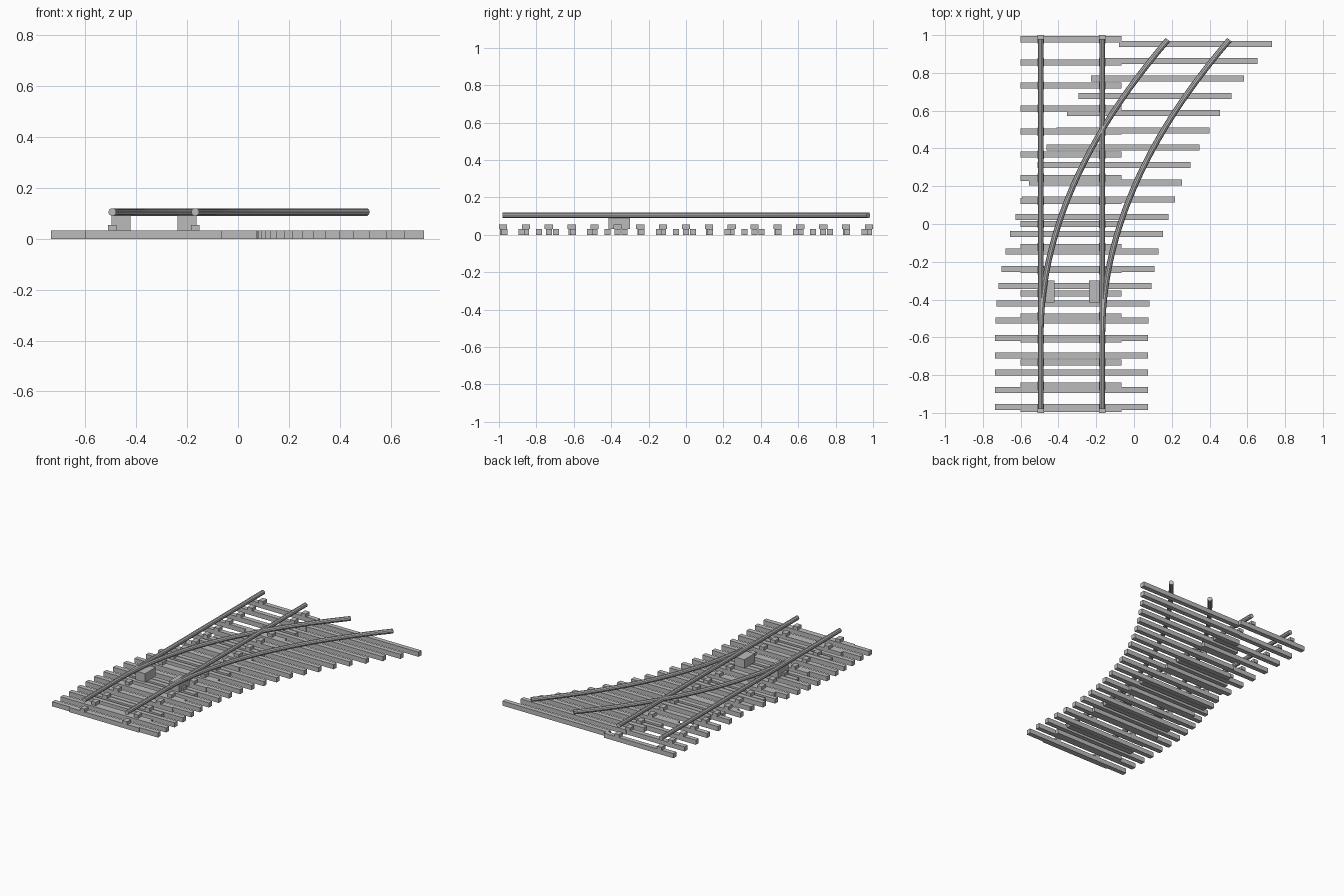
import bpy

if "Cube" in bpy.data.objects:
    bpy.data.objects.remove(bpy.data.objects["Cube"])

grey = bpy.data.materials.new("track_grey")
grey.diffuse_color = (0.5, 0.5, 0.5, 1)
grey.use_nodes = True
grey.node_tree.nodes["Principled BSDF"].inputs["Base Color"].default_value = grey.diffuse_color

RAIL_X = (-0.494, -0.168)
RAIL_END = 0.98


def shift(y):
    """Sideways offset of the diverging track at y."""
    return 0.276 * max(0.0, y + 0.587) ** 2


def box(name, x0, x1, y0, y1, z0, z1):
    bpy.ops.mesh.primitive_cube_add(
        size=1, location=((x0 + x1) / 2, (y0 + y1) / 2, (z0 + z1) / 2))
    ob = bpy.context.object
    ob.name = name
    ob.scale = (x1 - x0, y1 - y0, z1 - z0)
    ob.data.materials.append(grey)


def rail(name, points):
    """Round rail swept along a path."""
    cu = bpy.data.curves.new(name, 'CURVE')
    cu.dimensions = '3D'
    cu.bevel_depth = 0.0155
    cu.bevel_resolution = 3
    cu.use_fill_caps = True
    sp = cu.splines.new('POLY')
    sp.points.add(len(points) - 1)
    for p, (x, y) in zip(sp.points, points):
        p.co = (x, y, 0.105, 1)
    cu.materials.append(grey)
    ob = bpy.data.objects.new(name, cu)
    bpy.context.collection.objects.link(ob)
    bpy.ops.object.select_all(action='DESELECT')
    ob.select_set(True)
    bpy.context.view_layer.objects.active = ob
    bpy.ops.object.convert(target='MESH')
    bpy.ops.object.shade_smooth_by_angle()


# Straight track: sleepers with a chair under each rail
for i in range(17):
    y = -0.978 + i * 1.956 / 16
    box("straight_sleeper", -0.6, -0.065, y - 0.016, y + 0.016, 0, 0.032)
    for x in RAIL_X:
        box("rail_chair", x - 0.017, x + 0.017, y - 0.022, y + 0.022,
            0.032, 0.054)

# Diverging track: long sleepers stepping sideways along the curve
for i in range(22):
    y = -0.97 + i * 0.0916
    s = shift(y)
    box("curved_sleeper", -0.735 + s, 0.075 + s, y - 0.016, y + 0.016, 0, 0.032)

# Rails
for x in RAIL_X:
    rail("straight_rail", [(x, -RAIL_END), (x, RAIL_END)])
    ys = [-RAIL_END] + [-0.587 + k * (0.975 + 0.587) / 24 for k in range(25)]
    rail("curved_rail", [(x + shift(y), y) for y in ys])

# Switch boxes between the rails
box("switch_box_left", -0.497, -0.422, -0.415, -0.3, 0.032, 0.092)
box("switch_box_right", -0.238, -0.163, -0.415, -0.3, 0.032, 0.092)
